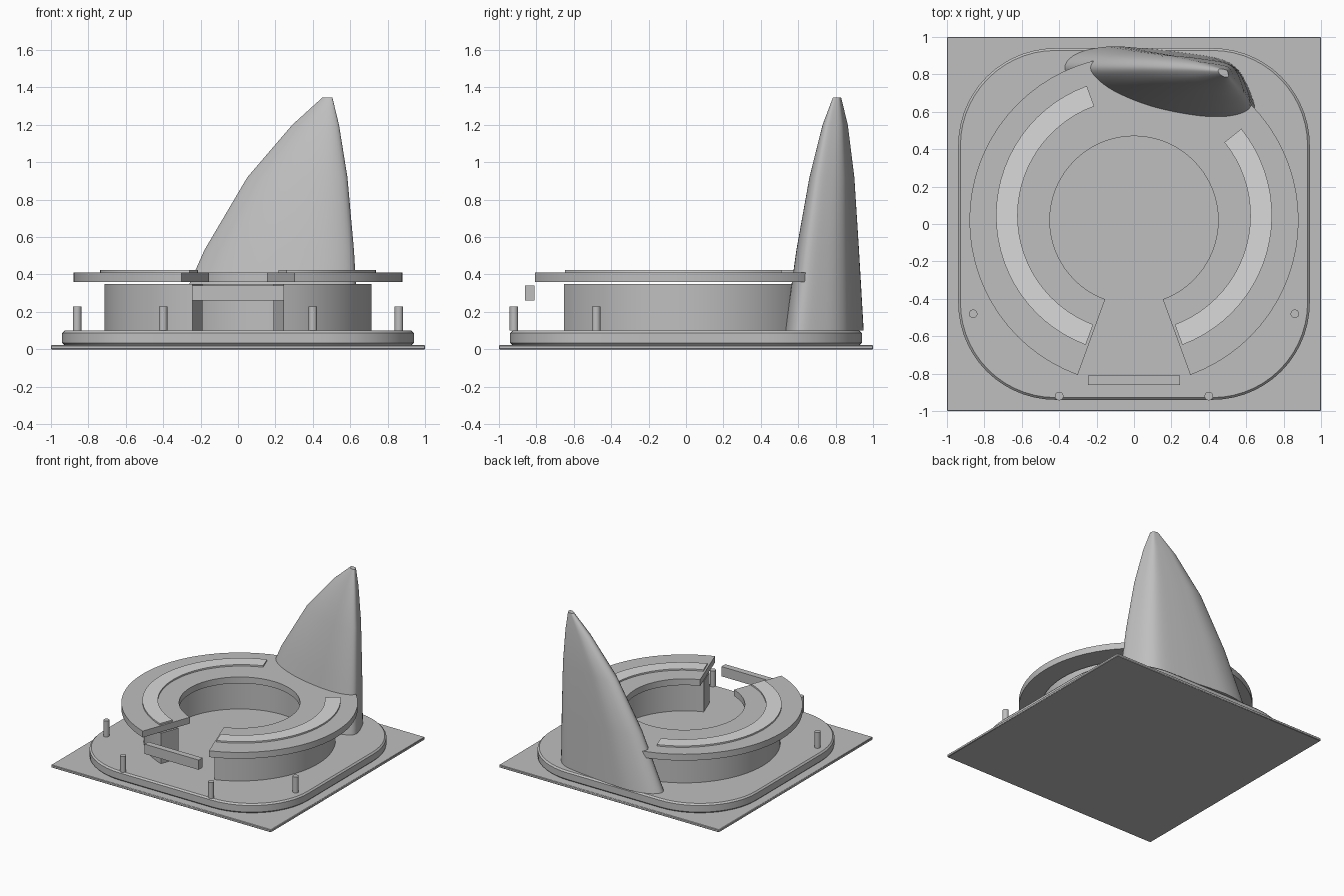
import bpy, bmesh, math
from mathutils import Vector

cube = bpy.data.objects.get("Cube")
if cube:
    bpy.data.objects.remove(cube, do_unlink=True)


def material(name, value):
    m = bpy.data.materials.new(name)
    m.use_nodes = True
    colour = (value, value, value, 1)
    m.diffuse_color = colour
    m.node_tree.nodes["Principled BSDF"].inputs["Base Color"].default_value = colour
    return m


grey = material("mid grey", 0.52)
pale = material("pale grey", 0.70)


def finish(name, bm, mat, bevel=0):
    bmesh.ops.recalc_face_normals(bm, faces=bm.faces)
    mesh = bpy.data.meshes.new(name)
    bm.to_mesh(mesh)
    bm.free()
    mesh.materials.append(mat)
    ob = bpy.data.objects.new(name, mesh)
    bpy.context.collection.objects.link(ob)
    if bevel:
        mod = ob.modifiers.new("Edge chamfer", "BEVEL")
        mod.width = bevel
        mod.limit_method = "ANGLE"
        mod.angle_limit = math.radians(60)
    bpy.ops.object.select_all(action="DESELECT")
    ob.select_set(True)
    bpy.context.view_layer.objects.active = ob
    bpy.ops.object.shade_smooth_by_angle(angle=math.radians(30))
    return ob


def loft(name, rings, mat, bevel=0):
    """Skin a stack of closed outlines and cap both ends."""
    bm = bmesh.new()
    rows = [[bm.verts.new(p) for p in ring] for ring in rings]
    n = len(rows[0])
    for a, b in zip(rows, rows[1:]):
        for i in range(n):
            j = (i + 1) % n
            bm.faces.new((a[i], a[j], b[j], b[i]))
    bm.faces.new(rows[0][::-1])
    bm.faces.new(rows[-1])
    return finish(name, bm, mat, bevel)


def prism(name, outline, z0, z1, mat=grey, bevel=0):
    return loft(name, [[(x, y, z) for x, y in outline] for z in (z0, z1)], mat, bevel)


def box(name, x0, x1, y0, y1, z0, z1, bevel=0):
    return prism(name, [(x0, y0), (x1, y0), (x1, y1), (x0, y1)], z0, z1, grey, bevel)


def arc(cx, cy, r, start, end, steps):
    angles = [math.radians(start + (end - start) * i / steps) for i in range(steps + 1)]
    return [(cx + r * math.cos(a), cy + r * math.sin(a)) for a in angles]


def ring_part(name, cy, inner, outer, start, end, z0, z1, mat=grey):
    """Flat-ended ring segment made of a row of box sections."""
    steps = max(8, round((end - start) / 5))
    bm = bmesh.new()
    sections = []
    for p, q in zip(arc(0, cy, inner, start, end, steps), arc(0, cy, outer, start, end, steps)):
        corners = [(*p, z0), (*q, z0), (*q, z1), (*p, z1)]
        sections.append([bm.verts.new(c) for c in corners])
    for a, b in zip(sections, sections[1:]):
        for i in range(4):
            j = (i + 1) % 4
            bm.faces.new((a[i], a[j], b[j], b[i]))
    bm.faces.new(sections[0])
    bm.faces.new(sections[-1])
    return finish(name, bm, mat)


# Square ground sheet and rounded plinth
box("ground_sheet", -1, 1, -1, 1, 0, 0.022, 0.004)
half, radius = 0.94, 0.52
c = half - radius
outline = []
for k, (sx, sy) in enumerate([(1, 1), (-1, 1), (-1, -1), (1, -1)]):
    outline += arc(sx * c, sy * c, radius, 90 * k, 90 * k + 90, 14)
prism("plinth", outline, 0.022, 0.1, grey, 0.012)

# Open ring wall, overhanging roof, and raised strips on the roof
ring_part("ring_wall", 0.02, 0.555, 0.715, -70, 250, 0.1, 0.35)
ring_part("ring_roof", 0.02, 0.45, 0.88, -70, 250, 0.36, 0.412)
ring_part("left_roof_strip", 0.045, 0.622, 0.738, -69.5, 39, 0.412, 0.424, pale)
ring_part("right_roof_strip", 0.045, 0.622, 0.738, 110, 249.5, 0.412, 0.424, pale)

# Bar across the entrance gap
box("entrance_bar", -0.247, 0.245, -0.86, -0.81, 0.26, 0.34)

# Posts
for side, s in (("left", 1), ("right", -1)):
    for place, x, y in (("front", 0.4, -0.92), ("side", 0.86, -0.48)):
        prism(f"{side}_{place}_post", arc(s * x, y, 0.023, 0, 337.5, 15), 0.1, 0.23)

# Leaning fin tower: one smooth outline, fitted to a shrinking box at each height
points = [(-.37, .85), (-.34, .78), (-.22, .69), (0, .6), (.25, .545), (.45, .53),
          (.59, .555), (.645, .61), (.615, .72), (.56, .82), (.47, .88),
          (.27, .915), (.05, .94), (-.14, .95), (-.3, .915)]
curve = []
n = len(points)
for i in range(n):
    a, b, d, e = (Vector(points[(i + k) % n]) for k in (-1, 0, 1, 2))
    for s in range(4):
        t = s / 4
        curve.append(0.5 * (2 * b + (d - a) * t + (2 * a - 5 * b + 4 * d - e) * t ** 2
                            + (3 * b - a - 3 * d + e) * t ** 3))
lo = [min(p[i] for p in curve) for i in (0, 1)]
hi = [max(p[i] for p in curve) for i in (0, 1)]
levels = [(.1, -.37, .645, .53, .95), (.53, -.18, .62, .59, .925),
          (.92, .05, .585, .66, .9), (1.2, .29, .54, .73, .865),
          (1.345, .45, .505, .785, .83)]
rings = []
for z, x0, x1, y0, y1 in levels:
    rings.append([(x0 + (x1 - x0) * (p.x - lo[0]) / (hi[0] - lo[0]),
                   y0 + (y1 - y0) * (p.y - lo[1]) / (hi[1] - lo[1]), z) for p in curve])
loft("fin_tower", rings, grey)
